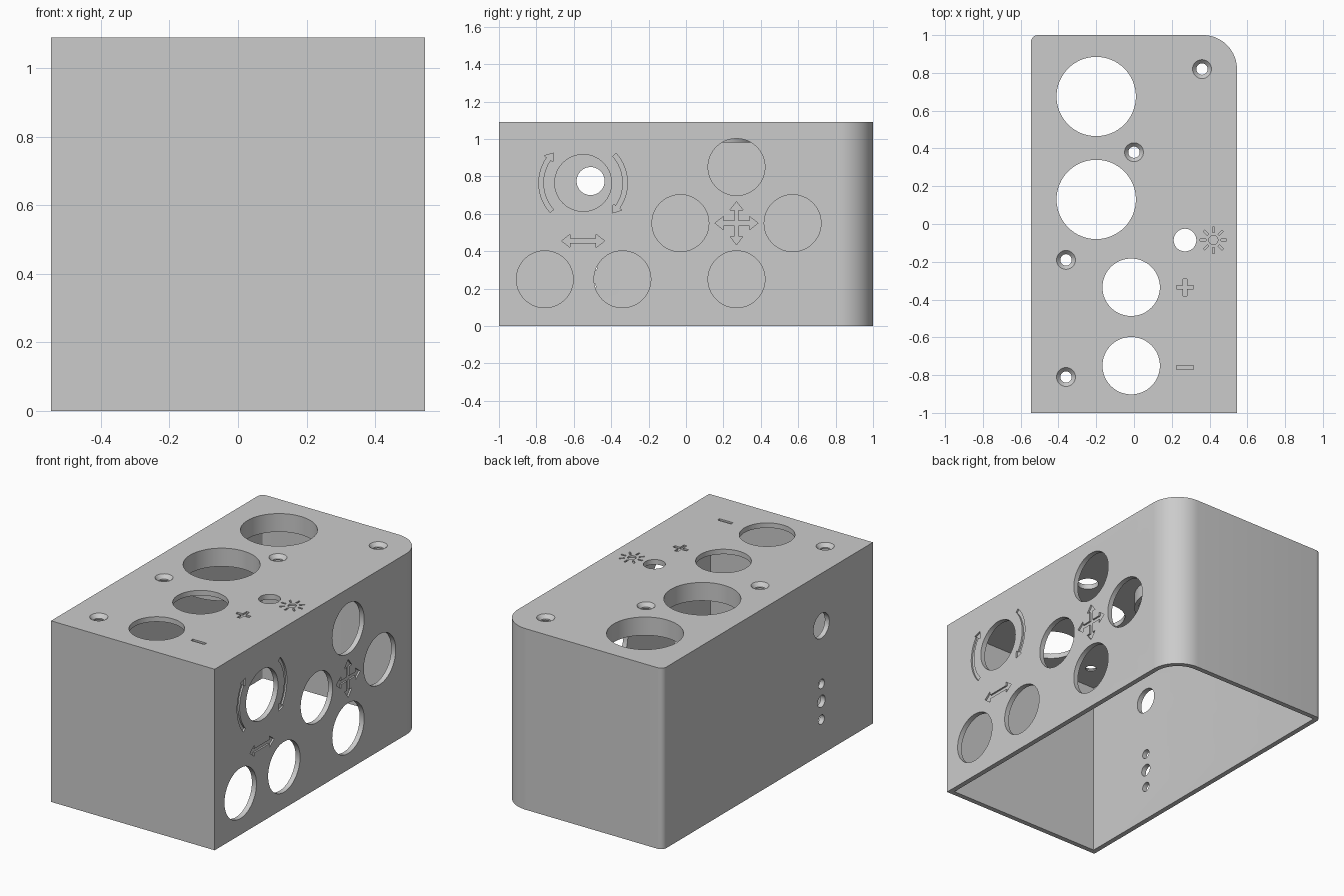
import bpy, bmesh
from math import sin, cos, pi, radians
from mathutils import Matrix, Vector

cube = bpy.data.objects.get("Cube")
if cube:
    bpy.data.objects.remove(cube, do_unlink=True)

HX, HY, TOP, WALL, CUT = 0.545, 1.0, 1.09, 0.03, 0.01
SIDE = Matrix(((0, 0, 1), (1, 0, 0), (0, 1, 0))).to_4x4()  # plan (y, z) pushed along x
FLAT = Matrix.Identity(4)

grey = bpy.data.materials.new("plain_grey")
grey.use_nodes = True
grey.diffuse_color = (0.6, 0.6, 0.6, 1)
grey.node_tree.nodes["Principled BSDF"].inputs["Base Color"].default_value = (0.6, 0.6, 0.6, 1)


def circle(x, y, r, n=64):
    return [(x + r * cos(2 * pi * i / n), y + r * sin(2 * pi * i / n)) for i in range(n)]


def loft(bm, rings, matrix=FLAT, tube=False):
    """Skin (outline, height) rings; cap the ends, or close the loop for a tube."""
    loops = [[bm.verts.new(matrix @ Vector((x, y, h))) for x, y in pts] for pts, h in rings]
    faces = []
    for a, b in zip(loops, loops[1:] + (loops[:1] if tube else [])):
        n = len(a)
        for i in range(n):
            j = (i + 1) % n
            faces.append(bm.faces.new((a[i], a[j], b[j], b[i])))
    if not tube:
        faces += [bm.faces.new(loops[0][::-1]), bm.faces.new(loops[-1])]
    bmesh.ops.recalc_face_normals(bm, faces=faces)


def make(name, bm):
    mesh = bpy.data.meshes.new(name)
    bm.to_mesh(mesh)
    bm.free()
    mesh.materials.append(grey)
    obj = bpy.data.objects.new(name, mesh)
    bpy.context.scene.collection.objects.link(obj)
    return obj


def activate(obj):
    bpy.ops.object.select_all(action='DESELECT')
    obj.select_set(True)
    bpy.context.view_layer.objects.active = obj


def subtract(target, bm):
    cutter = make("cutter", bm)
    cutter.hide_render = True
    mod = target.modifiers.new("cut", 'BOOLEAN')
    mod.operation, mod.solver, mod.object = 'DIFFERENCE', 'EXACT', cutter
    activate(target)
    bpy.ops.object.modifier_apply(modifier=mod.name)
    bpy.data.objects.remove(cutter, do_unlink=True)


def corner(cx, cy, r, start, n):
    return [(cx + r * cos(start + pi / 2 * i / n), cy + r * sin(start + pi / 2 * i / n))
            for i in range(n + 1)]


def outline(inset):
    x, y = HX - inset, HY - inset
    big, small = 0.18 - inset, 0.035 - inset
    return ([(-x, -y), (x, -y)] + corner(x - big, y - big, big, 0, 24)
            + corner(-x + small, y - small, small, pi / 2, 6))


def turn(pts, angle, cx=0, cy=0):
    return [(cx + x * cos(angle) - y * sin(angle), cy + x * sin(angle) + y * cos(angle))
            for x, y in pts]


# Symbol outlines
def bar(length, width):
    a, b = length / 2, width / 2
    return [(-a, -b), (a, -b), (a, b), (-a, b)]


def arms(count, arm, cx, cy):
    return [p for k in range(count) for p in turn(arm, 2 * pi * k / count, cx, cy)]


def curved_arrow(cx, cy, r, mid):
    w, head = 0.012, 0.028
    angles = [radians(mid + 42 - 7 * i) for i in range(12)]
    at = lambda rad, a: (cx + rad * cos(a), cy + rad * sin(a))
    end = angles[-1]
    return ([at(r + w, a) for a in angles]
            + [at(r + head, end), at(r, end - 0.18), at(r - head, end)]
            + [at(r - w, a) for a in reversed(angles)])


# Housing: open-bottomed shell with one large rounded upright corner
bm = bmesh.new()
loft(bm, [(outline(0), 0), (outline(0), TOP)])
housing = make("housing", bm)
bm = bmesh.new()
loft(bm, [(outline(WALL), -0.1), (outline(WALL), TOP - WALL)])
subtract(housing, bm)

bm = bmesh.new()
# Top openings: two large, two medium, one small
LARGE = [(-0.2, 0.675), (-0.2, 0.13)]
openings = [(x, y, 0.21) for x, y in LARGE]
openings += [(-0.015, -0.335, 0.152), (-0.015, -0.75, 0.152), (0.27, -0.085, 0.06)]
for x, y, r in openings:
    loft(bm, [(circle(x, y, r), TOP - 0.1), (circle(x, y, r), TOP + 0.1)])

# Countersunk screw holes
for x, y in [(0.36, 0.82), (0, 0.38), (-0.36, -0.19), (-0.36, -0.81)]:
    loft(bm, [(circle(x, y, r, 32), TOP + h)
              for r, h in [(0.03, -0.1), (0.03, -0.022), (0.05, 0), (0.05, 0.05)]])

# Button holes in the right wall
for y, z in [(-0.755, 0.25), (-0.34, 0.25), (0.27, 0.25), (-0.03, 0.55),
             (0.57, 0.55), (0.27, 0.85), (-0.55, 0.765)]:
    loft(bm, [(circle(y, z, 0.152), HX - 0.1), (circle(y, z, 0.152), HX + 0.1)], SIDE)

# Cable hole and three small holes in the opposite wall
for z, r in [(0.775, 0.075), (0.425, 0.028), (0.32, 0.036), (0.21, 0.028)]:
    loft(bm, [(circle(-0.51, z, r, 40), -HX - 0.1), (circle(-0.51, z, r, 40), -HX + 0.1)], SIDE)
subtract(housing, bm)

# Shallow engraved symbols
bm = bmesh.new()
pointer = [(0.012, -0.012), (0.07, -0.012), (0.07, -0.035), (0.115, 0),
           (0.07, 0.035), (0.07, 0.012)]
half = pointer[1:]
marks = [arms(4, pointer, 0.27, 0.55), arms(2, half, -0.55, 0.455),
         curved_arrow(-0.55, 0.765, 0.225, 180), curved_arrow(-0.55, 0.765, 0.225, 0)]
for pts in marks:
    loft(bm, [(pts, HX - CUT), (pts, HX + 0.05)], SIDE)

plus_arm = [(0.01, -0.01), (0.045, -0.01), (0.045, 0.01)]
marks = [turn(bar(0.09, 0.02), 0, 0.27, -0.76), arms(4, plus_arm, 0.27, -0.335),
         circle(0.42, -0.085, 0.024, 24)]
for k in range(8):
    a = k * pi / 4
    marks.append(turn(bar(0.03, 0.01), a, 0.42 + 0.055 * cos(a), -0.085 + 0.055 * sin(a)))
for pts in marks:
    loft(bm, [(pts, TOP - CUT), (pts, TOP + 0.05)])
subtract(housing, bm)

# Collars hanging under the two large openings
parts = [housing]
for i, (x, y) in enumerate(LARGE):
    bm = bmesh.new()
    low, high = TOP - 0.11, TOP - WALL
    loft(bm, [(circle(x, y, 0.21), low), (circle(x, y, 0.235), low),
              (circle(x, y, 0.235), high), (circle(x, y, 0.21), high)], tube=True)
    parts.append(make(f"opening_collar_{i + 1}", bm))

for obj in parts:
    activate(obj)
    bpy.ops.object.shade_smooth_by_angle(angle=radians(30))
